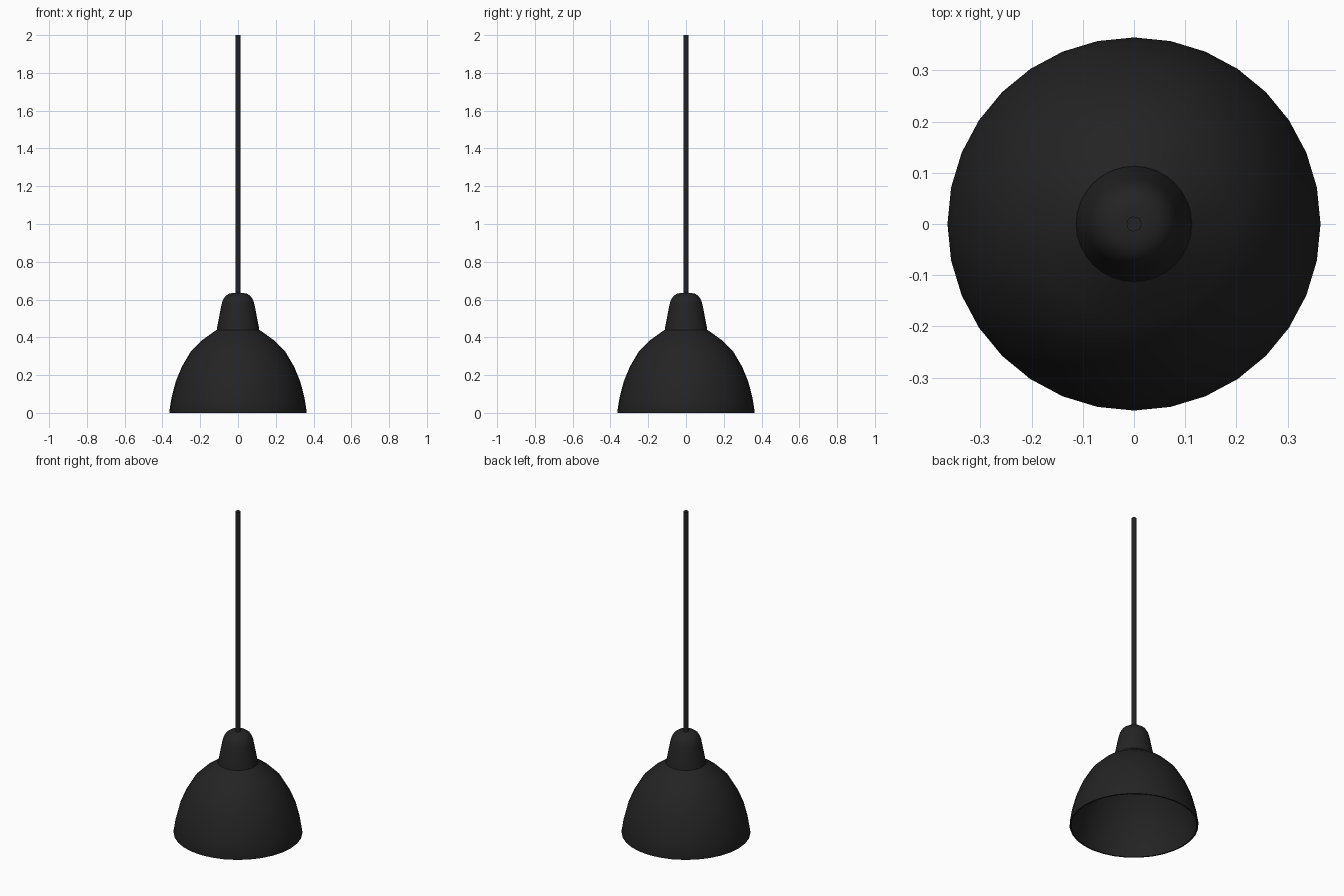
import bpy, bmesh, math
from mathutils import Vector

cube = bpy.data.objects.get("Cube")
if cube:
    bpy.data.objects.remove(cube, do_unlink=True)

black = bpy.data.materials.new("matte_black")
black.use_nodes = True
colour = (0.017, 0.017, 0.017, 1)
black.diffuse_color = colour
bsdf = black.node_tree.nodes["Principled BSDF"]
bsdf.inputs["Base Color"].default_value = colour
bsdf.inputs["Roughness"].default_value = 0.6


def lathe(name, profile, segments, angle=30):
    """Spin a (radius, height) profile around the z axis."""
    bm = bmesh.new()
    verts = [bm.verts.new((r, 0, z)) for r, z in profile]
    edges = [bm.edges.new(pair) for pair in zip(verts, verts[1:])]
    bmesh.ops.spin(bm, geom=verts + edges, cent=(0, 0, 0), axis=(0, 0, 1),
                   angle=math.tau, steps=segments, use_merge=True)
    bmesh.ops.remove_doubles(bm, verts=bm.verts, dist=0.0001)
    bmesh.ops.recalc_face_normals(bm, faces=bm.faces)
    mesh = bpy.data.meshes.new(name)
    bm.to_mesh(mesh)
    bm.free()
    mesh.materials.append(black)
    obj = bpy.data.objects.new(name, mesh)
    bpy.context.collection.objects.link(obj)
    bpy.ops.object.select_all(action='DESELECT')
    obj.select_set(True)
    bpy.context.view_layer.objects.active = obj
    bpy.ops.object.shade_smooth_by_angle(angle=math.radians(angle))
    return obj


# Dome shade: outer curve, rim, then the inner curve offset by the wall
outer = [(0.113, 0.44), (0.19, 0.385), (0.25, 0.325), (0.297, 0.245),
         (0.33, 0.165), (0.352, 0.08), (0.364, 0.005)]
wall = 0.009
inner = [(r - wall, z - wall * (z > 0.1)) for r, z in reversed(outer)]
inner[0] = (0.355, 0)
lathe("shade", [(0, 0.44)] + outer + [(0.363, 0)] + inner + [(0, 0.43)], 32)

# Tapered cap with a rounded crown
cap = [(0, 0.435), (0.113, 0.435), (0.112, 0.445), (0.088, 0.57), (0.081, 0.595),
       (0.068, 0.617), (0.05, 0.63), (0.03, 0.634), (0, 0.635)]
lathe("socket_cap", cap, 32)

# Straight hanging cord
lathe("cord", [(0, 0.62), (0.0145, 0.62), (0.0145, 2), (0, 2)], 16)
